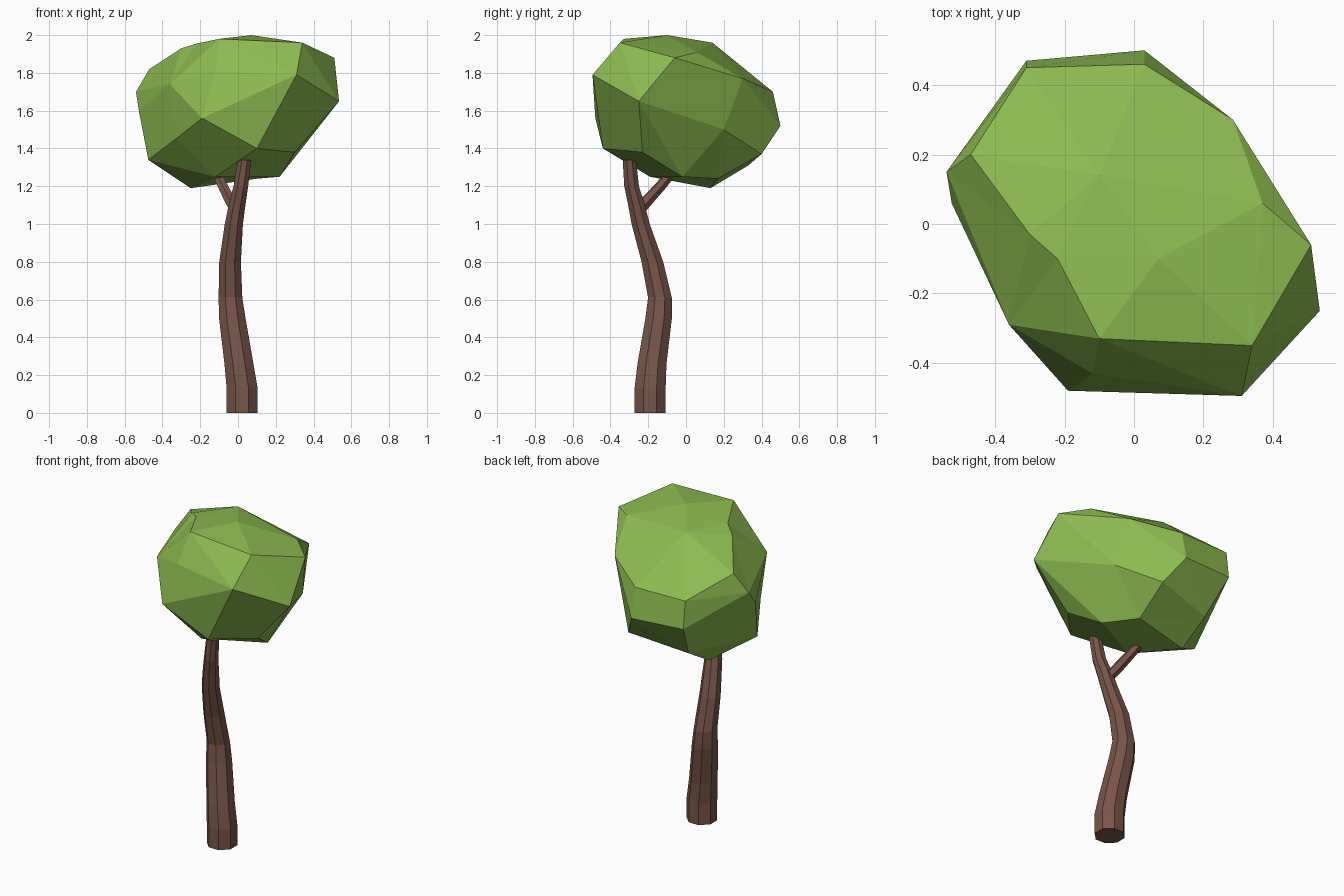
import bpy, bmesh
from math import cos, sin, tau
from mathutils import Vector

if "Cube" in bpy.data.objects:
    bpy.data.objects.remove(bpy.data.objects["Cube"])


def material(name, color):
    m = bpy.data.materials.new(name)
    m.diffuse_color = (*color, 1)
    m.use_nodes = True
    m.node_tree.nodes["Principled BSDF"].inputs["Base Color"].default_value = m.diffuse_color
    return m


def finish(bm, name, mat):
    bmesh.ops.recalc_face_normals(bm, faces=bm.faces)
    me = bpy.data.meshes.new(name)
    bm.to_mesh(me)
    bm.free()
    me.materials.append(mat)
    bpy.context.collection.objects.link(bpy.data.objects.new(name, me))


def limb(name, path, sides, mat, level=False):
    """Faceted tube along (x, y, z, radius) stations; level keeps rings horizontal."""
    bm = bmesh.new()
    rings = []
    for i, (x, y, z, r) in enumerate(path):
        a, b = path[max(i - 1, 0)], path[min(i + 1, len(path) - 1)]
        t = Vector((0, 0, 1)) if level else (Vector(b[:3]) - Vector(a[:3])).normalized()
        u = Vector((0, 1, 0)).cross(t).normalized()
        v = t.cross(u)
        rings.append([bm.verts.new(Vector((x, y, z)) + r * (u * cos(tau * (k + .5) / sides) + v * sin(tau * (k + .5) / sides)))
                      for k in range(sides)])
    for lo, hi in zip(rings, rings[1:]):
        for k in range(sides):
            j = (k + 1) % sides
            bm.faces.new((lo[k], lo[j], hi[j], hi[k]))
    bm.faces.new(rings[0][::-1])
    bm.faces.new(rings[-1])
    finish(bm, name, mat)


bark = material("bark", (0.19, 0.09, 0.065))
leaf = material("leaf", (0.26, 0.50, 0.08))

# Bent trunk and side branch
limb("trunk", [(.022, -.19, 0, .089), (.022, -.19, .13, .089), (.005, -.18, .26, .083),
               (-.03, -.145, .5, .076), (-.04, -.138, .61, .068), (-.042, -.178, .8, .062),
               (-.022, -.24, 1.0, .052), (-.005, -.262, 1.1, .048), (.015, -.288, 1.2, .042),
               (.035, -.30, 1.34, .038)], 8, bark, True)
limb("branch", [(-.01, -.25, 1.07, .032), (-.045, -.20, 1.13, .032),
                (-.08, -.135, 1.20, .029), (-.12, -.07, 1.28, .027)], 6, bark)

# Faceted crown: corner points joined as a shell around the crown centre
corners = [
    (.07, -.10, 2.0), (-.10, -.33, 1.98), (.34, -.35, 1.96), (-.10, .14, 1.96),
    (-.22, -.10, 1.955), (-.30, -.03, 1.93), (.37, .06, 1.91), (.51, -.06, 1.88),
    (-.47, .20, 1.82), (-.12, -.43, 1.81), (.31, -.495, 1.79), (.285, .30, 1.77),
    (-.36, -.29, 1.74), (-.54, .15, 1.70), (.03, .46, 1.70), (-.31, .45, 1.70),
    (.535, -.25, 1.65), (-.525, .06, 1.60), (-.19, -.48, 1.56), (.03, .50, 1.52),
    (-.31, .47, 1.53), (.31, .20, 1.50), (-.33, -.27, 1.45), (.10, -.44, 1.40),
    (.30, -.23, 1.38), (.12, .40, 1.37), (-.475, -.03, 1.34), (-.25, .33, 1.31),
    (.22, -.02, 1.25), (-.12, -.19, 1.25), (.10, .17, 1.24), (-.25, .13, 1.19)]
centre = Vector((0, 0, 1.6))
bm = bmesh.new()
place = {}
for p in corners:
    d = Vector(p) - centre
    v = bm.verts.new(centre + d * d.length ** -0.65)
    place[v] = Vector(p)
bmesh.ops.convex_hull(bm, input=list(bm.verts))
for v in bm.verts:
    v.co = place[v]
bmesh.ops.dissolve_limit(bm, angle_limit=0.06, verts=bm.verts, edges=bm.edges)
finish(bm, "crown", leaf)
